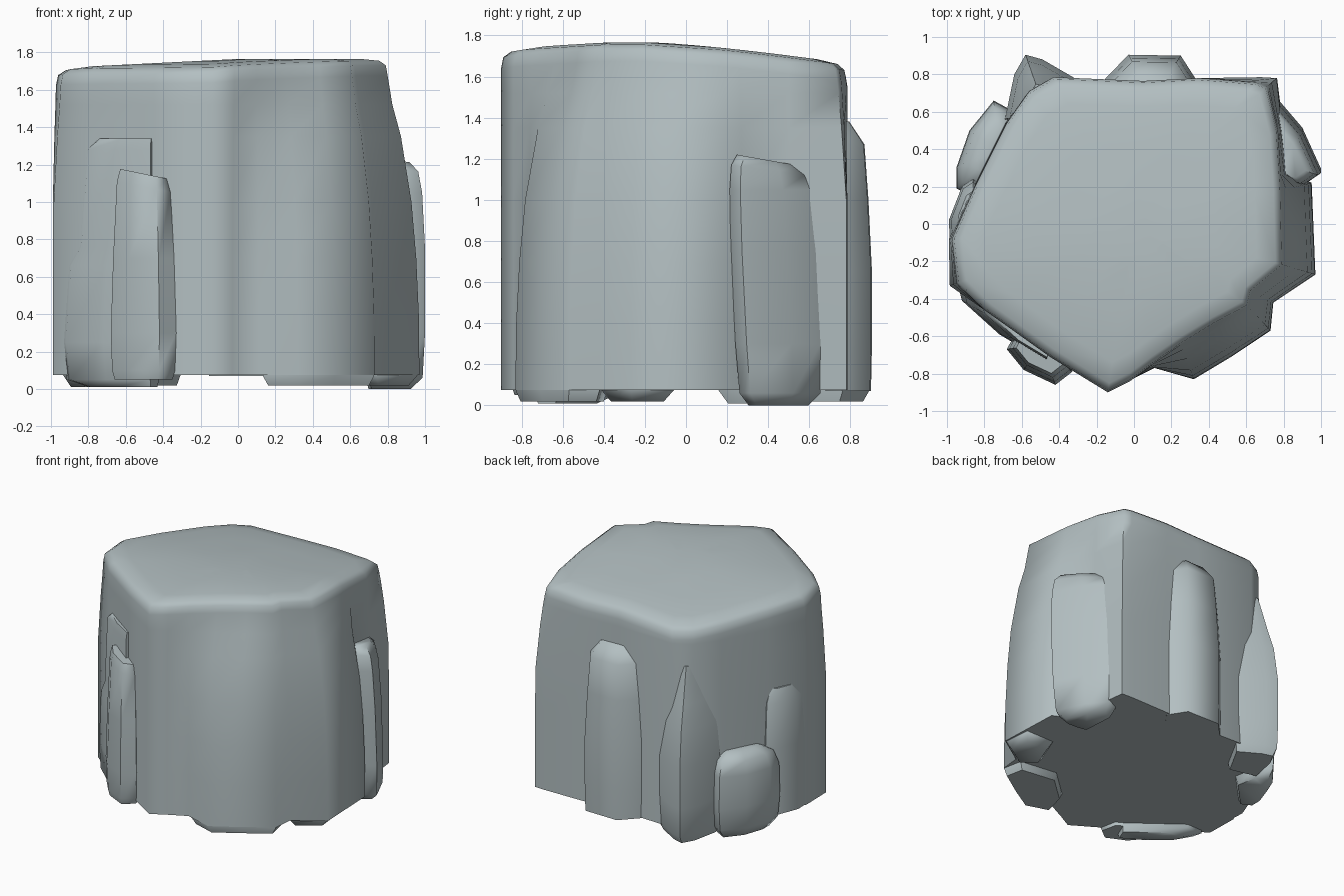
import bpy, bmesh, math

stone = bpy.data.materials.new("grey_stone")
stone.diffuse_color = (0.45, 0.52, 0.535, 1)


def make_loft(name, rings, angle=62):
    """Skin a stack of equal-length rings and cap both ends."""
    bm = bmesh.new()
    rows = [[bm.verts.new(p) for p in ring] for ring in rings]
    n = len(rows[0])
    for a, b in zip(rows, rows[1:]):
        for i in range(n):
            j = (i + 1) % n
            bm.faces.new((a[i], a[j], b[j], b[i]))
    bm.faces.new(rows[0][::-1])
    bm.faces.new(rows[-1])
    bmesh.ops.triangulate(bm, faces=[f for f in bm.faces if len(f.verts) > 4])
    bmesh.ops.recalc_face_normals(bm, faces=bm.faces[:])
    mesh = bpy.data.meshes.new(name)
    bm.to_mesh(mesh)
    bm.free()
    mesh.materials.append(stone)
    ob = bpy.data.objects.new(name, mesh)
    bpy.context.collection.objects.link(ob)
    bpy.ops.object.select_all(action='DESELECT')
    ob.select_set(True)
    bpy.context.view_layer.objects.active = ob
    bpy.ops.object.shade_smooth_by_angle(angle=math.radians(angle))
    return ob


def top_z(x, y):
    """Gently domed top that falls towards the back and the left."""
    back = max(0, (y + 0.15) / 0.93)
    front = max(0, (-0.4 - y) / 0.5)
    return 1.765 - 0.10 * back ** 1.3 - 0.03 * front - 0.05 * max(0, -x)


# Main boulder: matching outlines at the top and at the foot (x, y, x, y)
OUTLINE = [
    (-0.14, -0.90, -0.14, -0.90), (-0.02, -0.84, -0.03, -0.84),
    (0.10, -0.75, 0.11, -0.77), (0.26, -0.64, 0.32, -0.83),
    (0.44, -0.53, 0.52, -0.71), (0.61, -0.44, 0.73, -0.57),
    (0.63, -0.36, 0.745, -0.42), (0.80, -0.22, 0.97, -0.27),
    (0.79, 0.18, 0.95, 0.22), (0.785, 0.26, 0.83, 0.28), (0.77, 0.50, 0.80, 0.50),
    (0.755, 0.78, 0.765, 0.78), (0.68, 0.785, 0.68, 0.785),
    (0.35, 0.78, 0.35, 0.78), (0.05, 0.765, 0.05, 0.765),
    (-0.43, 0.785, -0.43, 0.785), (-0.56, 0.71, -0.56, 0.72),
    (-0.68, 0.54, -0.69, 0.54), (-0.85, 0.20, -0.86, 0.20),
    (-0.99, -0.08, -0.99, -0.08), (-0.985, -0.33, -0.985, -0.33),
    (-0.80, -0.46, -0.80, -0.46), (-0.45, -0.71, -0.45, -0.71),
]


def soften(x, y, z):
    """Pull the far corners in towards the top."""
    r = math.hypot(x, y)
    k = 1 - 0.5 * max(0, r - 0.96) * min(1, max(0, (z - 1.1) / 0.5)) / r
    return x * k, y * k


def body_ring(z, spread):
    ring = [(a + (c - a) * spread, b + (d - b) * spread) for a, b, c, d in OUTLINE]
    return [(*soften(x, y, z), z) for x, y in ring]


def cap_ring(scale, drop):
    ring = [soften(a, b, 1.7) for a, b, c, d in OUTLINE]
    return [(x * scale, y * scale, top_z(x * scale, y * scale) - drop) for x, y in ring]


rings = [[(x * 0.9, y * 0.9, 0.075) for x, y, z in body_ring(0, 1)]]
rings += [body_ring(z, s) for z, s in
          ((0.075, 1), (0.4, 0.98), (0.7, 0.90), (1.0, 0.75), (1.35, 0.42), (1.52, 0.15))]
rings += [cap_ring(1.0, 0.09), cap_ring(0.988, 0.035), cap_ring(0.945, 0.01),
          cap_ring(0.82, 0.0), cap_ring(0.55, 0.0), cap_ring(0.25, 0.0)]
make_loft("main_boulder", rings)


def slab(name, footprint, anchor, levels, tilt=(0, 0), shear=(0, 0)):
    """Upright rock slab: a footprint shrunk towards an anchor at each height.
    Shear slides it with height; the last two levels lean with the tilt."""
    rings = []
    for k, (z, s) in enumerate(levels):
        lean = tilt if k >= len(levels) - 2 else (0, 0)
        rings.append([(anchor[0] + (x - anchor[0]) * s + shear[0] * z,
                       anchor[1] + (y - anchor[1]) * s + shear[1] * z,
                       z + lean[0] * (x - anchor[0]) + lean[1] * (y - anchor[1]))
                      for x, y in footprint])
    make_loft(name, rings)


# Slabs leaning against the sides
slab("front_left_slab",
     [(-0.68, -0.67), (-0.59, -0.78), (-0.42, -0.86), (-0.33, -0.79), (-0.36, -0.65), (-0.60, -0.52)],
     (-0.50, -0.64),
     [(0.05, 0.88), (0.10, 0.96), (0.30, 1), (0.70, 0.93), (1.08, 0.82), (1.15, 0.72)], (-0.15, 0))
slab("left_wide_slab",
     [(-0.94, -0.33), (-0.92, -0.41), (-0.72, -0.59), (-0.47, -0.74), (-0.42, -0.62), (-0.80, -0.33)],
     (-0.46, -0.67),
     [(0.01, 0.70), (0.05, 0.95), (0.25, 1), (0.66, 0.94), (0.76, 0.82), (1.28, 0.74), (1.34, 0.60)])
slab("right_slab",
     [(0.80, 0.26), (0.92, 0.255), (1.0, 0.31), (0.90, 0.53), (0.78, 0.67), (0.68, 0.62), (0.70, 0.28)],
     (0.74, 0.42),
     [(0.00, 0.70), (0.06, 0.95), (0.30, 1), (0.75, 1.0), (1.05, 0.94), (1.15, 0.86), (1.20, 0.68)],
     (0, -0.12), (0, -0.05))
slab("back_slab",
     [(0.34, 0.76), (0.25, 0.90), (-0.03, 0.905), (-0.16, 0.77), (-0.10, 0.68), (0.28, 0.68)],
     (0.10, 0.66),
     [(0.07, 0.98), (0.30, 1), (0.65, 1), (1.0, 0.93), (1.27, 0.85), (1.38, 0.55)])
slab("back_left_slab",
     [(-0.30, 0.77), (-0.49, 0.88), (-0.58, 0.905), (-0.64, 0.80), (-0.69, 0.56), (-0.45, 0.50)],
     (-0.48, 0.62),
     [(0.02, 0.85), (0.08, 0.97), (0.30, 1), (0.62, 1), (0.90, 0.88), (1.08, 0.70), (1.35, 0.45)])

# Low rocks at the foot
slab("left_foot_rock",
     [(-0.64, 0.60), (-0.75, 0.66), (-0.88, 0.50), (-0.95, 0.30), (-0.95, 0.19), (-0.85, 0.14), (-0.60, 0.40)],
     (-0.72, 0.40),
     [(0.01, 0.75), (0.08, 0.95), (0.25, 1), (0.50, 0.98), (0.60, 0.85), (0.65, 0.5)])
slab("left_thin_slab",
     [(-0.86, 0.24), (-0.92, 0.20), (-0.99, 0.02), (-0.985, -0.08), (-0.85, -0.05), (-0.78, 0.18)],
     (-0.86, 0.08),
     [(0.08, 1), (0.60, 1), (0.95, 0.9), (1.05, 0.6)])
slab("front_right_foot_rock",
     [(0.13, -0.77), (0.32, -0.83), (0.52, -0.71), (0.73, -0.57), (0.70, -0.42), (0.40, -0.38), (0.18, -0.58)],
     (0.44, -0.58),
     [(0.02, 0.9), (0.07, 0.99), (0.22, 0.95), (0.35, 0.7)])
slab("right_foot_rock",
     [(0.74, -0.42), (0.97, -0.27), (0.95, -0.05), (0.70, -0.05), (0.60, -0.30)],
     (0.78, -0.24),
     [(0.02, 0.7), (0.08, 0.98), (0.22, 0.9)])
